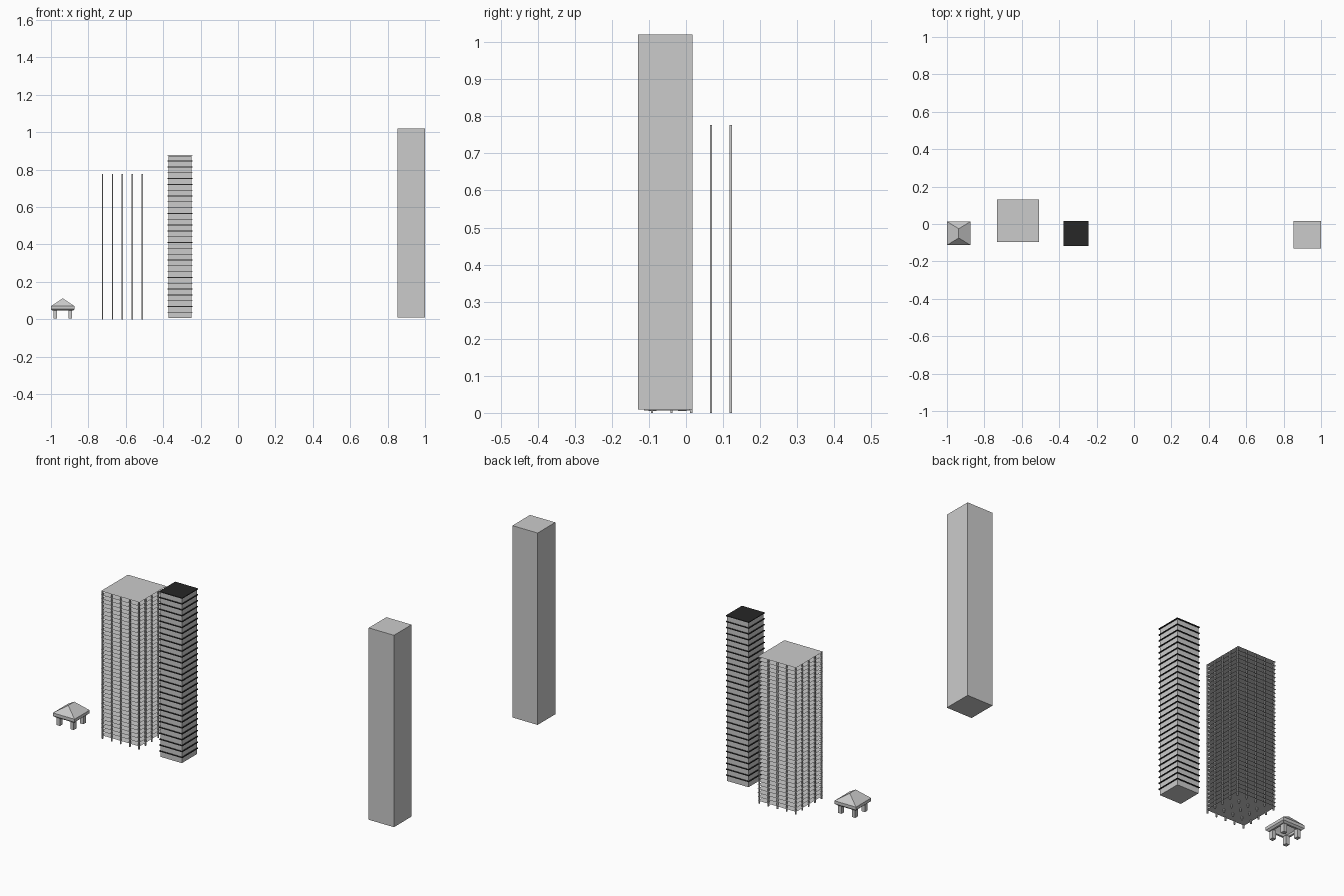
import bpy, bmesh

if "Cube" in bpy.data.objects:
    bpy.data.objects.remove(bpy.data.objects["Cube"])

def new_object(name, bm, color=None):
    me = bpy.data.meshes.new(name)
    bm.to_mesh(me)
    bm.free()
    ob = bpy.data.objects.new(name, me)
    bpy.context.collection.objects.link(ob)
    if color:
        mat = bpy.data.materials.new(name + "_dark")
        mat.diffuse_color = color
        mat.use_nodes = True
        mat.node_tree.nodes["Principled BSDF"].inputs["Base Color"].default_value = mat.diffuse_color
        me.materials.append(mat)
    return ob

def box(bm, lo, hi):
    vs = bmesh.ops.create_cube(bm, size=1)["verts"]
    for v in vs:
        for i in range(3):
            v.co[i] = lo[i] + (v.co[i] + 0.5) * (hi[i] - lo[i])

def square(bm, cx, cy, h, z):
    return [bm.verts.new((cx + sx * h, cy + sy * h, z))
            for sx, sy in ((-1, -1), (1, -1), (1, 1), (-1, 1))]

# Pavilion: hollow hipped roof, ridge along y
PX, PY = -0.937, -0.05
bm = bmesh.new()
loops = [square(bm, PX, PY, h, z) for h, z in
         ((0.063, 0.070), (0.063, 0.054), (0.054, 0.046), (0.044, 0.046), (0.044, 0.058))]
for a, b in zip(loops, loops[1:]):
    for i in range(4):
        j = (i + 1) % 4
        bm.faces.new((a[i], b[i], b[j], a[j]))

def hip(ring, z, half):
    f, k = (bm.verts.new((PX, PY + s * half, z)) for s in (-1, 1))
    for face in ((ring[0], ring[1], f), (ring[1], ring[2], k, f),
                 (ring[2], ring[3], k), (ring[3], ring[0], f, k)):
        bm.faces.new(face)

hip(loops[0], 0.112, 0.025)
hip(loops[-1], 0.098, 0.022)
bmesh.ops.recalc_face_normals(bm, faces=bm.faces)
new_object("pavilion_roof", bm)

# Pavilion legs
bm = bmesh.new()
for sx in (-1, 1):
    for sy in (-1, 1):
        x, y = PX + sx * 0.040, PY + sy * 0.040
        box(bm, (x - 0.010, y - 0.011, 0.005), (x + 0.010, y + 0.011, 0.050))
new_object("pavilion_legs", bm)

# Open frame tower: thin floor plates on a 5 x 5 grid of columns
bm = bmesh.new()
for k in range(38):
    bm.faces.new(square(bm, -0.620, 0.0175, 0.1125, 0.018 + 0.0205 * k))
new_object("frame_floors", bm)

bm = bmesh.new()
for i in range(5):
    for j in range(5):
        x, y = -0.725 + 0.0532 * i, -0.092 + 0.0532 * j
        box(bm, (x - 0.003, y - 0.003, 0), (x + 0.003, y + 0.003, 0.776))
new_object("frame_columns", bm)

# Slim tower: core with dark projecting ledges
TX, TY = -0.310, -0.051
bm = bmesh.new()
box(bm, (TX - 0.062, TY - 0.062, 0.006), (TX + 0.062, TY + 0.062, 0.874))
new_object("slim_tower_core", bm)

bm = bmesh.new()
for k in range(1, 29):
    z = 0.006 + 0.0311 * k
    box(bm, (TX - 0.067, TY - 0.067, z - 0.002), (TX + 0.067, TY + 0.067, z + 0.002))
new_object("slim_tower_ledges", bm, (0.02, 0.02, 0.02, 1))

# Plain tower block
bm = bmesh.new()
box(bm, (0.853, -0.13, 0.009), (1.0, 0.017, 1.02))
new_object("plain_tower", bm)
